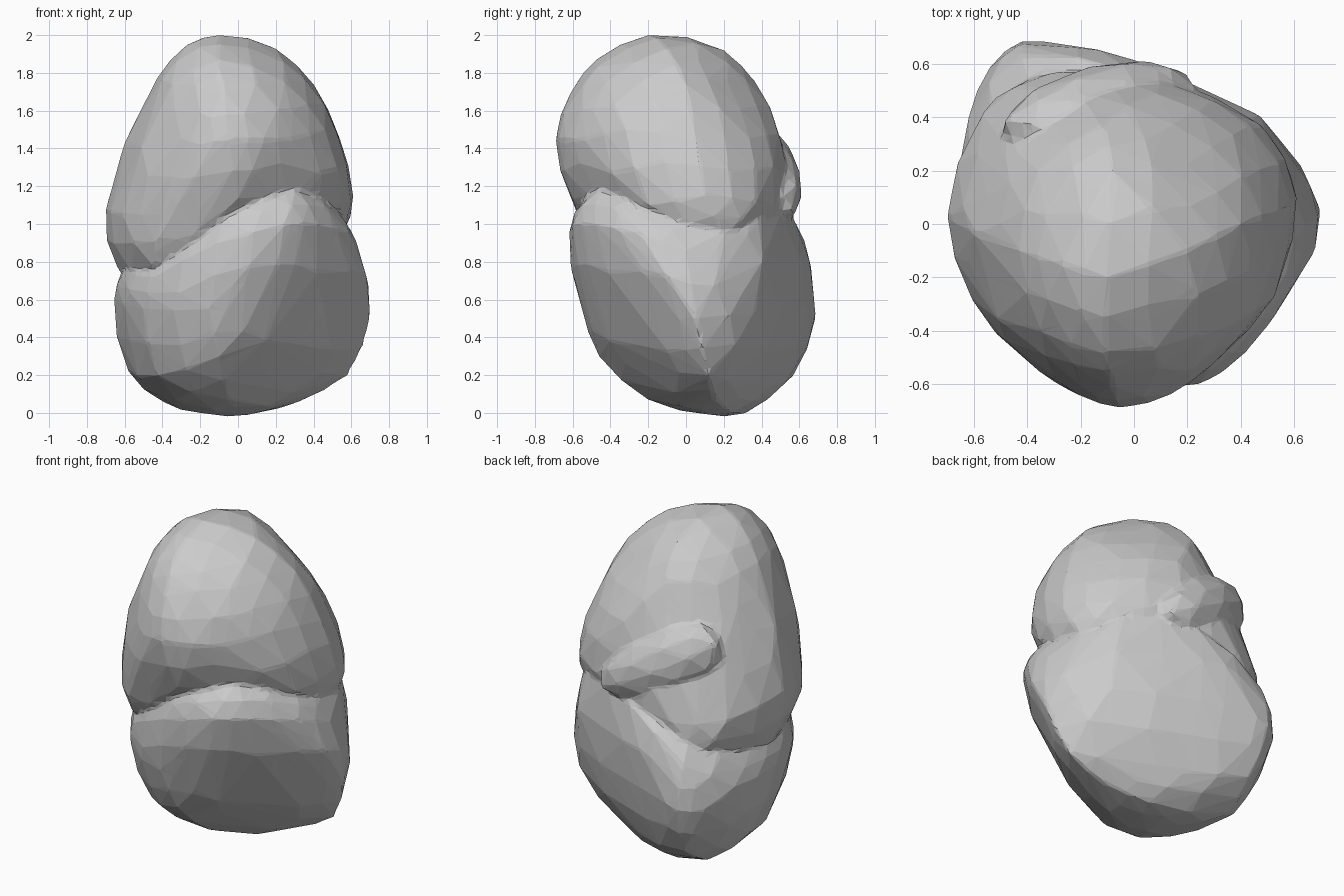
import bpy, bmesh
from mathutils import Vector


def hull(points):
    """Clean convex hull of a point cloud."""
    bm = bmesh.new()
    for p in points:
        bm.verts.new(p)
    bmesh.ops.convex_hull(bm, input=bm.verts)
    loose = [v for v in bm.verts if not v.link_faces]
    bmesh.ops.delete(bm, geom=loose, context='VERTS')
    bmesh.ops.recalc_face_normals(bm, faces=bm.faces)
    bm.normal_update()
    return bm


def boulder(guides):
    """Convex rock through guide points, rounded by bulging every edge midpoint."""
    bm = hull(guides)
    points = [v.co.copy() for v in bm.verts]
    for e in bm.edges:
        a, b = e.verts
        mid, span = (a.co + b.co) / 2, b.co - a.co
        n = (a.normal + b.normal).normalized()
        bulge = max(0.0, span.dot(b.normal - a.normal)) / 8
        points.append(mid + n * min(bulge, 0.04) * 0.9)
    bm.free()
    return hull(points)


# Lower boulder: chamfered front right underside, bulge at the back left
lower = boulder([
    (-.2, .15, 0), (.1, .25, .0), (0, .02, .01), (-.4, .35, .06), (.35, .15, .07),
    (-.05, -.2, .07),
    (.58, .12, .2), (.3, .3, .18), (0, .45, .15), (-.38, .57, .2), (-.58, .2, .22),
    (-.43, -.25, .2), (-.1, -.46, .3), (.28, -.17, .27),
    (.7, .05, .5), (.48, .37, .55), (0, .59, .55), (-.27, .67, .55), (-.42, .685, .5),
    (-.54, .59, .5), (-.62, .4, .6), (-.655, .05, .6), (-.5, -.35, .55),
    (-.15, -.55, .55), (.15, -.5, .58), (.37, -.3, .5), (.56, -.11, .5),
    (.64, 0, .86), (.56, .24, .85), (.42, .39, 1.03), (0, .57, 1.03), (-.42, .63, .77),
    (-.35, .42, .95), (-.6, .2, .75), (-.61, -.1, .74), (-.45, -.4, .72),
    (-.1, -.59, .9), (.25, -.6, 1.0), (.42, -.48, 1.0), (.59, -.24, .95),
    (.3, -.46, 1.18), (0, -.53, 1.1), (.52, -.15, 1.07), (-.1, 0, 1.0)])

# Upper boulder: egg-shaped, sagging down towards the left
upper = boulder([
    (-.1, -.2, 2.0), (.2, -.1, 1.93), (-.27, -.15, 1.95), (-.08, .2, 1.92), (-.11, -.48, 1.87),
    (.4, 0, 1.74), (.2, .22, 1.75), (-.12, .37, 1.75), (-.36, .2, 1.72), (-.43, -.1, 1.77),
    (-.35, -.4, 1.74), (-.08, -.61, 1.7), (.25, -.42, 1.75),
    (.54, .05, 1.45), (.37, .34, 1.45), (.08, .49, 1.48), (-.2, .43, 1.45), (-.4, .34, 1.4),
    (-.55, .1, 1.45), (-.5, -.3, 1.4), (-.3, -.57, 1.45), (-.05, -.69, 1.45),
    (-.2, -.645, 1.42), (.14, -.64, 1.45), (.28, -.54, 1.45), (.46, -.32, 1.5),
    (.61, .1, 1.15), (.48, .37, 1.12), (.1, .54, 1.08), (-.3, .57, .97), (-.57, .41, 1.0),
    (-.7, .03, 1.08), (-.61, -.28, 1.05), (-.4, -.51, 1.05), (0, -.6, 1.13),
    (.3, -.45, 1.2), (.54, -.2, 1.1),
    (-.64, .05, .77), (-.45, .5, .79), (-.45, -.4, .78), (.1, 0, .8), (.55, .2, .94),
    (.36, .36, .95), (-.2, .2, .65)])

# Small long stone wedged slantwise across the back
stone = bmesh.new()
bmesh.ops.create_icosphere(stone, subdivisions=2, radius=1)
turn = Vector((.67, .17, -.38)).to_track_quat('X', 'Z')
for v in stone.verts:
    size = Vector((v.co.x * .42, v.co.y * .165, v.co.z * (.2 - .03 * v.co.x)))
    v.co = turn @ size + Vector((-.13, .43, 1.26))

# Fuse the three rocks into one skin and cut it down to irregular flat facets
mesh = bpy.data.meshes.new("stacked_boulders")
whole = bmesh.new()
for part in (lower, upper, stone):
    part.to_mesh(mesh)
    whole.from_mesh(mesh)
    part.free()
whole.to_mesh(mesh)
whole.free()
rocks = bpy.data.objects.new("stacked_boulders", mesh)
bpy.context.collection.objects.link(rocks)
fuse = rocks.modifiers.new("fuse", 'REMESH')
fuse.mode = 'VOXEL'
fuse.voxel_size = 0.02
facets = rocks.modifiers.new("facets", 'DECIMATE')
facets.ratio = 0.035
